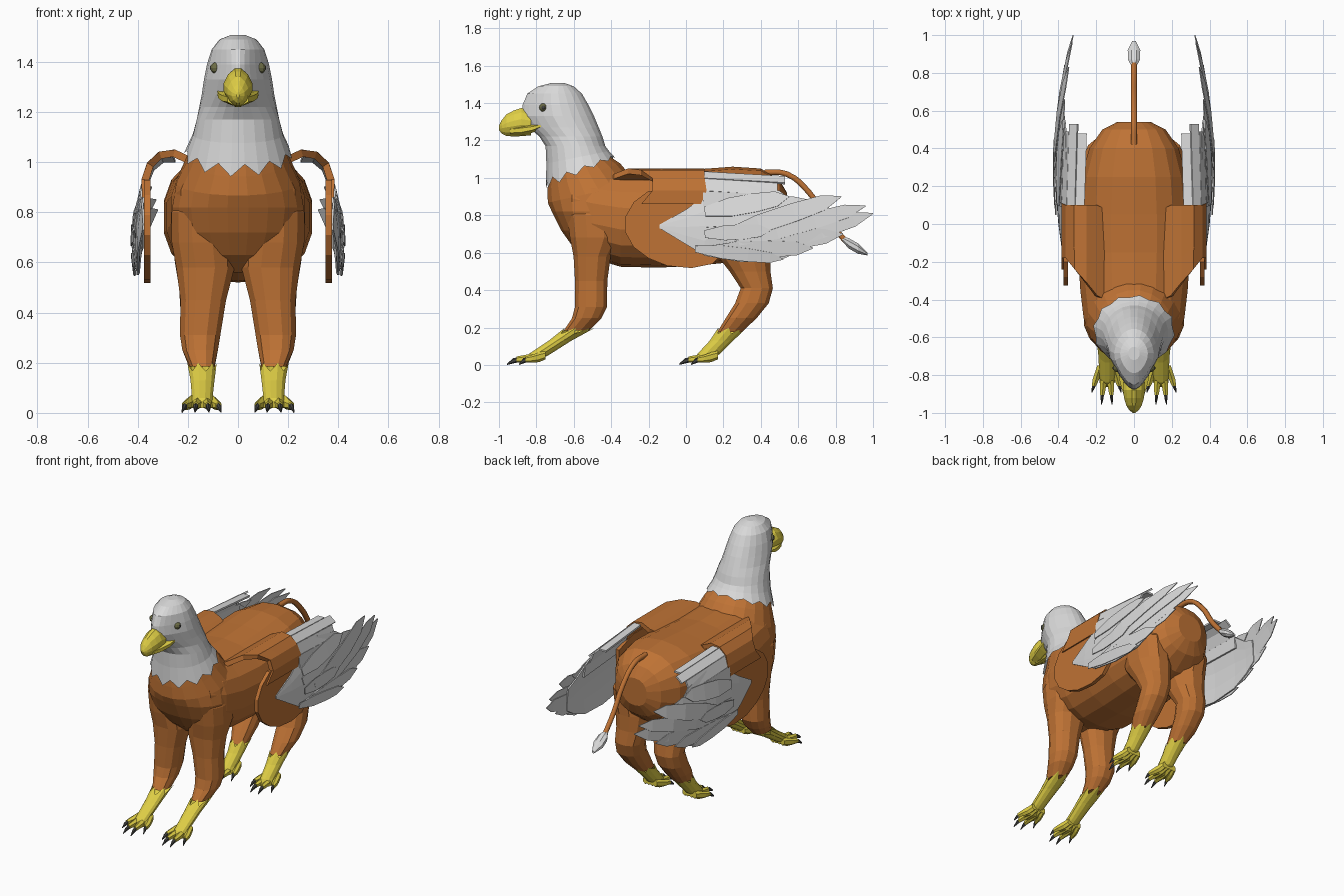
import bpy, bmesh, math
from mathutils import Matrix, Vector

old = bpy.data.objects.get("Cube")
if old:
    bpy.data.objects.remove(old)


def material(name, rgb):
    m = bpy.data.materials.new(name)
    m.use_nodes = True
    m.diffuse_color = (*rgb, 1)
    m.node_tree.nodes["Principled BSDF"].inputs["Base Color"].default_value = (*rgb, 1)
    return m


BROWN = material("brown fur", (0.52, 0.17, 0.035))
GREY = material("pale feathers", (0.7, 0.7, 0.7))
YELLOW = material("yellow skin", (0.74, 0.62, 0.06))
DARK = material("dark claw", (0.06, 0.06, 0.055))
OLIVE = material("olive iris", (0.15, 0.15, 0.06))


def finish(name, bm, mat, mirror=False, thick=0):
    bmesh.ops.recalc_face_normals(bm, faces=bm.faces)
    me = bpy.data.meshes.new(name)
    bm.to_mesh(me)
    bm.free()
    ob = bpy.data.objects.new(name, me)
    bpy.context.collection.objects.link(ob)
    me.materials.append(mat)
    if thick:
        s = ob.modifiers.new("Thickness", 'SOLIDIFY')
        s.thickness, s.offset = thick, 0
    if mirror:
        ob.modifiers.new("Mirror", 'MIRROR')
    return ob


def fuller(v, power):
    return math.copysign(abs(v) ** power, v)


def add_loft(bm, axis, stations, n=12, zig=0, power=1.0):
    """Rounded slices (pos, a0, a1, x0, x1, tilt, pinch) along y or z."""
    rings = []
    for st in stations:
        t, a0, a1, x0, x1, tilt, pinch = (tuple(st) + (0, 0))[:7]
        ring = []
        for i in range(n):
            ang = 2 * math.pi * (i + 0.5) / n
            s, c = fuller(math.sin(ang), power), fuller(math.cos(ang), power)
            a = (a0 + a1) / 2 + s * (a1 - a0) / 2
            x = (x0 + x1) / 2 + c * (x1 - x0) / 2 * (1 - pinch * max(0, -s))
            p = t + tilt * s * (a1 - a0) / 2
            ring.append(Vector((x, a, p) if axis == 'z' else (x, p, a)))
        rings.append(ring)
    if zig:  # toothed last edge
        rings[-1] = [q + (q - p) * (zig if i % 2 else -zig)
                     for i, (p, q) in enumerate(zip(rings[-2], rings[-1]))]
    vs = [[bm.verts.new(p) for p in r] for r in rings]
    for r, q in zip(vs, vs[1:]):
        for i in range(n):
            j = (i + 1) % n
            bm.faces.new((r[i], r[j], q[j], q[i]))
    bm.faces.new(vs[0])
    if not zig:
        bm.faces.new(vs[-1])


def loft(name, axis, stations, mat, n=12, zig=0, mirror=False, power=1.0):
    bm = bmesh.new()
    add_loft(bm, axis, stations, n, zig, power)
    return finish(name, bm, mat, mirror)


def sheets(name, grids, mat, thick):
    bm = bmesh.new()
    for rows in grids:
        vs = [[bm.verts.new(p) for p in r] for r in rows]
        for r, q in zip(vs, vs[1:]):
            for i in range(len(r) - 1):
                bm.faces.new((r[i], r[i + 1], q[i + 1], q[i]))
    return finish(name, bm, mat, True, thick)


def sym(rows):
    return [(t, a, b, -x, x, *rest) for t, a, b, x, *rest in rows]


# Body, neck base, head
loft("body", 'y', sym([
    (-.67, .8, .98, .13), (-.61, .67, 1.03, .23),
    (-.5, .57, 1.05, .27), (-.35, .525, 1.04, .288), (-.15, .52, 1.035, .3),
    (.05, .53, 1.045, .3), (.25, .55, 1.06, .282), (.4, .58, 1.05, .24),
    (.5, .66, .99, .17), (.54, .74, .92, .09)]), BROWN, 18, power=.85)
loft("neck_base", 'z', sym([
    (1.2, -.73, -.46, .14), (1.1, -.735, -.43, .168, .2), (1.01, -.742, -.35, .208, .35),
    (.92, -.742, -.26, .25, .22), (.82, -.72, -.3, .265), (.72, -.67, -.33, .25),
    (.63, -.605, -.35, .2), (.56, -.52, -.37, .1)]), BROWN, 20)
loft("head_and_neck", 'z', sym([
    (1.507, -.72, -.65, .03), (1.49, -.79, -.6, .074, 0, .2), (1.45, -.85, -.555, .106, 0, .35),
    (1.39, -.875, -.52, .125, 0, .5), (1.33, -.88, -.49, .137, 0, .5),
    (1.27, -.84, -.465, .146, 0, .4), (1.22, -.785, -.445, .156, 0, .2),
    (1.17, -.752, -.43, .166), (1.11, -.748, -.41, .181, .2),
    (1.04, -.75, -.382, .211, .4)]), GREY, 24, zig=.22)

# Beak with mouth corners
loft("beak", 'y', sym([
    (-.83, 1.225, 1.36, .056), (-.88, 1.22, 1.377, .06), (-.92, 1.218, 1.364, .055),
    (-.96, 1.222, 1.342, .043), (-.985, 1.235, 1.31, .027), (-1.0, 1.255, 1.28, .006)]),
     YELLOW, 12, power=1.2)
loft("mouth_corners", 'y', sym([
    (-.765, 1.27, 1.295, .09), (-.82, 1.24, 1.29, .085), (-.88, 1.225, 1.285, .068),
    (-.94, 1.225, 1.275, .045)]), YELLOW, 8)


# Eyes
def eye(name, x, r, mat):
    bm = bmesh.new()
    bmesh.ops.create_uvsphere(bm, u_segments=10, v_segments=6, radius=r,
                              matrix=Matrix.Translation((x, -.762, 1.376)))
    finish(name, bm, mat, True)


eye("iris", .088, .023, OLIVE)
eye("pupil", .101, .0125, DARK)

# Legs with toothed yellow shins
loft("front_leg", 'z', [
    (.185, -.655, -.515, .093, .193), (.25, -.612, -.45, .078, .224), (.31, -.596, -.42, .068, .234),
    (.45, -.596, -.418, .045, .232), (.58, -.604, -.4, .01, .25), (.68, -.625, -.34, .015, .268),
    (.8, -.64, -.34, .03, .268), (.95, -.56, -.4, .08, .2)], BROWN, 12, mirror=True, power=.85)
loft("hind_leg", 'z', [
    (.175, .165, .3, .093, .193), (.25, .21, .38, .078, .224), (.33, .26, .445, .068, .234),
    (.41, .29, .467, .055, .232), (.5, .23, .455, .035, .238), (.6, .15, .455, .02, .255),
    (.75, .12, .46, .05, .272), (.88, .2, .38, .08, .22)], BROWN, 12, mirror=True, power=.85)
loft("front_shin", 'z', [
    (.02, -.865, -.79, .1, .185), (.06, -.84, -.72, .1, .185), (.13, -.735, -.61, .092, .191),
    (.183, -.67, -.512, .085, .201)], YELLOW, 12, .3, True)
loft("hind_shin", 'z', [
    (.02, .04, .115, .1, .185), (.06, .06, .185, .1, .185), (.13, .125, .255, .092, .191),
    (.183, .16, .31, .085, .201)], YELLOW, 12, .3, True)


# Toes and claws
def foot(prefix, fy):
    toes, claws = bmesh.new(), bmesh.new()
    for dx, reach in ((-.062, .1), (-.022, .145), (.025, .145), (.068, .1)):
        def cut(f, z0, z1, w):
            x = .142 + dx * (.55 + .45 * f)
            return (fy - reach * f, z0, z1, x - w, x + w)
        add_loft(toes, 'y', [cut(0, .03, .075, .018), cut(.35, .015, .068, .019),
                             cut(.7, .012, .055, .02), cut(1.08, .012, .045, .013)], 6)
        add_loft(claws, 'y', [cut(1, .014, .042, .011), cut(1.2, .008, .036, .009),
                              cut(1.42, 0, .008, .002)], 6)
    finish(prefix + "_toes", toes, YELLOW, True)
    finish(prefix + "_claws", claws, DARK, True)


foot("front", -.75)
foot("hind", .17)

# Tail and tuft
curve = bpy.data.curves.new("tail", 'CURVE')
curve.dimensions = '3D'
curve.bevel_depth, curve.bevel_resolution, curve.resolution_u = .017, 1, 4
sp = curve.splines.new('BEZIER')
path = ((.42, 1.03), (.54, 1.02), (.66, .92), (.76, .77), (.86, .655))
sp.bezier_points.add(len(path) - 1)
for bp, (y, z) in zip(sp.bezier_points, path):
    bp.co = (0, y, z)
    bp.handle_left_type = bp.handle_right_type = 'AUTO'
curve.materials.append(BROWN)
bpy.context.collection.objects.link(bpy.data.objects.new("tail", curve))
loft("tail_tuft", 'y', sym([(.835, .66, .69, .014), (.87, .62, .68, .034),
                            (.92, .592, .652, .036), (.97, .585, .6, .01)]), GREY, 8)

# Folded wing: shoulder arch and rounded side panel
arch = [(.12, .97, -.42, .06), (.2, 1.01, -.38, .1), (.255, 1.036, -.31, .1), (.31, 1.028, -.24, .1),
        (.35, .99, -.18, .1), (.37, .93, -.18, .11), (.368, .86, -.24, .08)]
sheets("wing_shoulder", [[[(x, a + (b - a) * k / 3, z) for k in range(4)]
                          for x, z, a, b in arch]], BROWN, .03)
bm = bmesh.new()
rim = [(-.2, .93), (-.28, .87), (-.325, .79), (-.325, .71), (-.28, .63), (-.2, .57),
       (-.1, .53), (.03, .518), (.14, .54), (.2, .6), (.2, .88), (.05, .93)]
bm.faces.new([bm.verts.new((.362, y, z)) for y, z in rim])
finish("wing_side_panel", bm, BROWN, True, .024)


# Bowed feather surface
def bow(y, z, out=0.0):
    return (.412 - .17 * (y - .3) ** 2 - .7 * (z - .68) ** 2 + out, y, z)


columns = [(-.14, .73, .75), (0, .645, .83), (.1, .585, .9), (.12, .58, .99), (.3, .55, .97),
           (.5, .56, .93), (.62, .61, .84), (.7, .66, .81)]
sheets("wing_covert", [[[bow(y, a + (b - a) * k / 4) for k in range(5)]
                        for y, a, b in columns]], GREY, .008)


def feather(base, tip, width, out):
    b, t = Vector(base), Vector(tip)
    side = (t - b).orthogonal().normalized() * width / 2
    rows = []
    for s, w in ((0, .5), (.3, 1), (.6, 1), (.85, .8), (1, .05)):
        c = b.lerp(t, s)
        rows.append([bow(*(c + side * w * k), out) for k in (-1, 1)])
    return rows


quills = [((.3, .6), (1.0, .81), .1), ((.28, .66), (.96, .85), .09), ((.2, .69), (.83, .9), .1),
          ((.2, .62), (.84, .7), .1), ((.1, .61), (.68, .625), .09), ((.05, .62), (.52, .565), .07),
          ((.1, .76), (.66, .88), .1), ((.1, .82), (.55, .9), .1), ((.1, .7), (.45, .72), .08)]
sheets("wing_feathers", [feather(b, t, w, .005 + .005 * (i % 3))
                         for i, (b, t, w) in enumerate(quills)], GREY, .005)

# Upper feathers along the fold
fold = [(.262, 1.03), (.31, 1.03), (.352, .995), (.378, .93), (.385, .85)]
sheets("wing_fold_feathers", [[[(x - .012 * f, .09 + (end - .09) * f, z - .025 * f) for f in (0, .5, 1)]
                               for x, z in pair]
                              for pair, end in zip(zip(fold, fold[1:]), (.48, .53, .49, .54))],
       GREY, .012)
